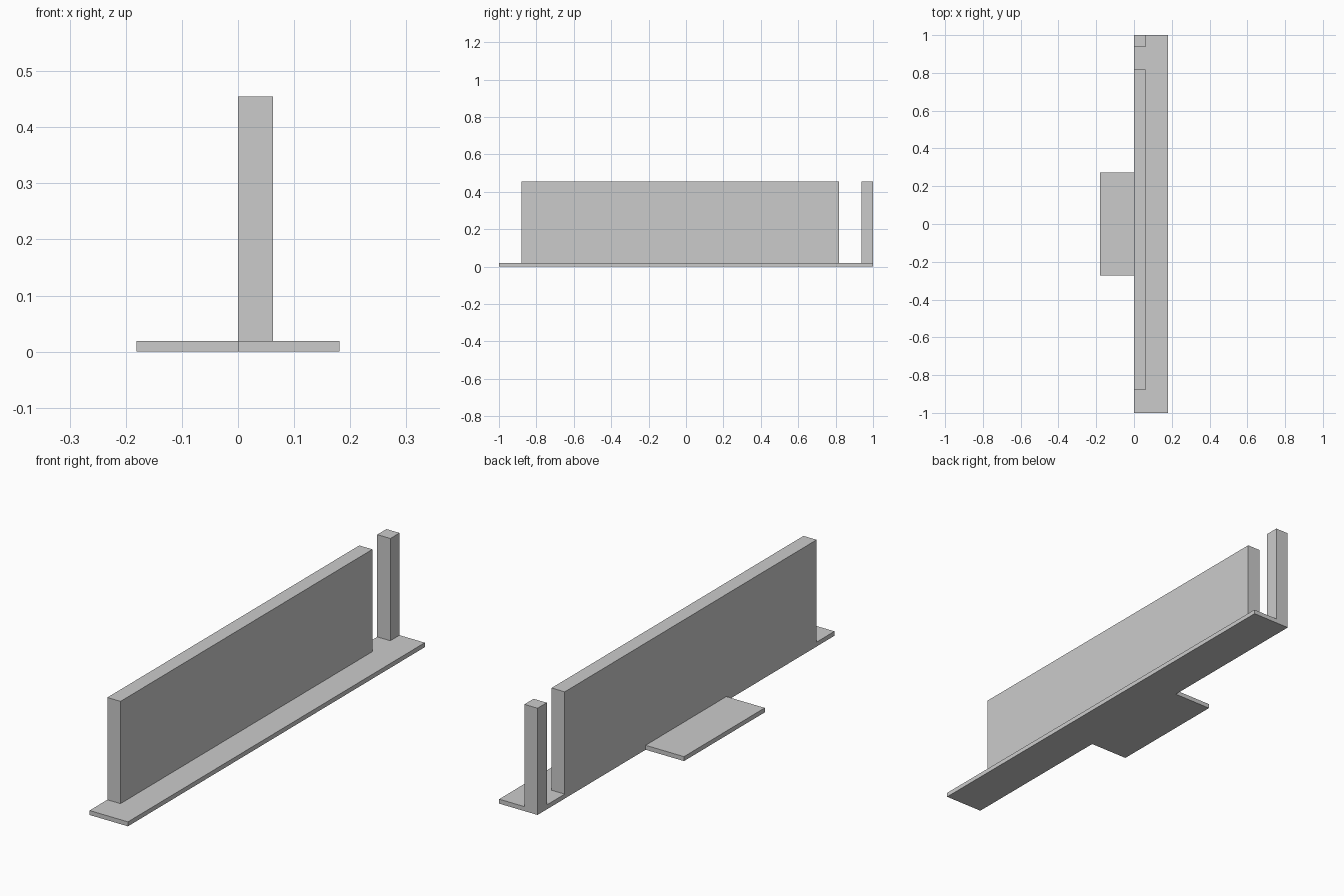
import bpy
import bmesh

if "Cube" in bpy.data.objects:
    bpy.data.objects.remove(bpy.data.objects["Cube"])

BASE_T = 0.019     # base plate thickness
TOP = 0.455        # top of the uprights
HALF_W = 0.181     # half width of the base
WALL_T = 0.062     # thickness of the uprights


def prism(name, outline, z0, z1):
    """Extrude a flat outline (x, y) from z0 up to z1."""
    bm = bmesh.new()
    face = bm.faces.new([bm.verts.new((x, y, z0)) for x, y in outline])
    ext = bmesh.ops.extrude_face_region(bm, geom=[face], use_keep_orig=True)
    verts = [v for v in ext["geom"] if isinstance(v, bmesh.types.BMVert)]
    bmesh.ops.translate(bm, verts=verts, vec=(0, 0, z1 - z0))
    bmesh.ops.recalc_face_normals(bm, faces=bm.faces)
    mesh = bpy.data.meshes.new(name)
    bm.to_mesh(mesh)
    bm.free()
    obj = bpy.data.objects.new(name, mesh)
    bpy.context.collection.objects.link(obj)
    return obj


def rect(x0, x1, y0, y1):
    return [(x0, y0), (x1, y0), (x1, y1), (x0, y1)]


# T-shaped floor plate: long strip with a landing tab on the left
tab = 0.272
prism("base_plate",
      [(0, -1), (HALF_W, -1), (HALF_W, 1), (0, 1),
       (0, tab), (-HALF_W, tab), (-HALF_W, -tab), (0, -tab)],
      0, BASE_T)

# Long wall and end post, flush with the inner edge of the strip
for name, y0, y1 in (("wall", -0.88, 0.817), ("end_post", 0.938, 1.0)):
    prism(name, rect(0, WALL_T, y0, y1), BASE_T, TOP)
